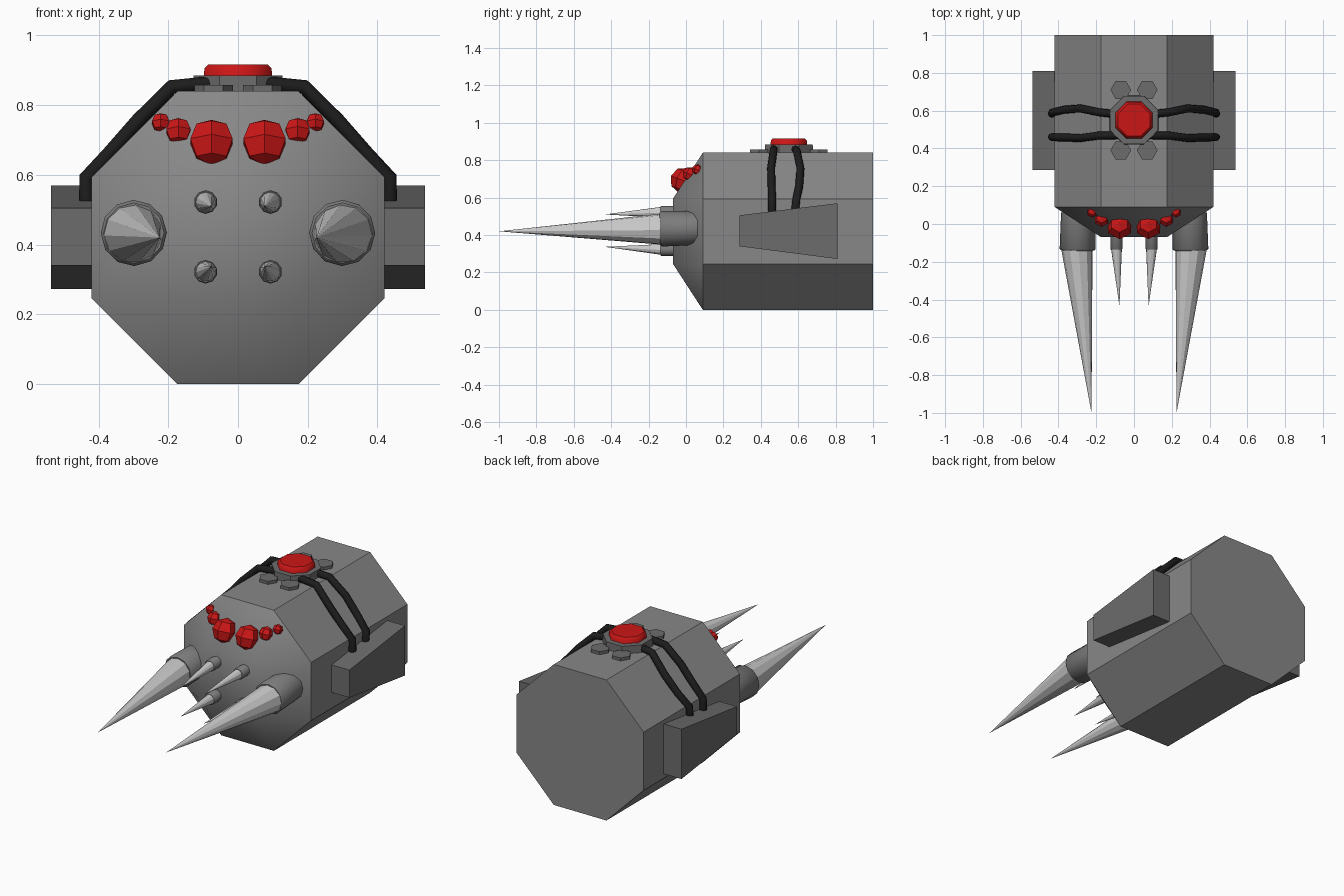
import bpy, bmesh
from math import pi
from mathutils import Vector, Matrix

if "Cube" in bpy.data.objects:
    bpy.data.objects.remove(bpy.data.objects["Cube"])


def material(name, r, g, b):
    m = bpy.data.materials.new(name)
    m.diffuse_color = (r, g, b, 1)
    m.use_nodes = True
    m.node_tree.nodes["Principled BSDF"].inputs["Base Color"].default_value = m.diffuse_color
    return m


red = material("red", 0.6, 0.008, 0.008)
black = material("cable_black", 0.012, 0.012, 0.012)
hull = material("hull_grey", 0.245, 0.245, 0.245)
dark = material("dark_grey", 0.15, 0.15, 0.15)
collar_grey = material("collar_grey", 0.2, 0.2, 0.2)
steel = material("steel", 0.55, 0.55, 0.55)


def finish(name, bm, mat):
    bmesh.ops.recalc_face_normals(bm, faces=bm.faces)
    me = bpy.data.meshes.new(name)
    bm.to_mesh(me)
    bm.free()
    ob = bpy.data.objects.new(name, me)
    bpy.context.collection.objects.link(ob)
    me.materials.append(mat)
    return ob


def cone(name, p0, p1, r0, r1, sides, mat, spin=0.0, smooth=False, bevel=0.0):
    """Cone or cylinder from p0 to p1; optional smooth sides and bevelled far rim."""
    p0, p1 = Vector(p0), Vector(p1)
    d = p1 - p0
    m = (Matrix.Translation((p0 + p1) / 2)
         @ Vector((0, 0, 1)).rotation_difference(d).to_matrix().to_4x4()
         @ Matrix.Rotation(spin, 4, 'Z'))
    bm = bmesh.new()
    bmesh.ops.create_cone(bm, cap_ends=True, segments=sides, radius1=r0,
                          radius2=r1, depth=d.length, matrix=m)
    if bevel:
        mid = (p0 + p1) / 2
        rim = [e for e in bm.edges if all((v.co - mid).dot(d) > 0 for v in e.verts)]
        bmesh.ops.bevel(bm, geom=rim, offset=bevel, segments=1, affect='EDGES')
    if smooth:
        for f in bm.faces:
            f.smooth = len(f.verts) == 4
    return finish(name, bm, mat)


# Body: octagonal prism with a smooth, bulging front
R, C, ZC = 0.42, 0.174, 0.42
outline = [(C, R), (R, C), (R, -C), (C, -R), (-C, -R), (-R, -C), (-R, C), (-C, R)]
bm = bmesh.new()
back = [bm.verts.new((x, 1.0, z + ZC)) for x, z in outline]
rim = [bm.verts.new((x, 0.09, z + ZC)) for x, z in outline]
nose = [bm.verts.new((x, -0.07, z + ZC)) for x, z in [(C, C), (C, -C), (-C, -C), (-C, C)]]
bm.faces.new(back)
for i in range(8):
    bm.faces.new((back[i], back[(i + 1) % 8], rim[(i + 1) % 8], rim[i]))
front = [bm.faces.new(nose)]
for k in range(4):
    a, b, c = rim[2 * k], rim[2 * k + 1], rim[(2 * k + 2) % 8]
    front.append(bm.faces.new((a, b, nose[k])))
    front.append(bm.faces.new((b, c, nose[(k + 1) % 4], nose[k])))
for f in front:
    f.smooth = True
finish("body", bm, hull)

# Button stack on top
cone("button_plate", (0, 0.55, 0.83), (0, 0.55, 0.885), 0.14, 0.138, 8, dark, spin=pi / 8)
cone("button", (0, 0.55, 0.87), (0, 0.55, 0.917), 0.106, 0.104, 8, red, pi / 8, True, 0.012)

cable = [(0.08, 0.862), (0.19, 0.852), (0.285, 0.757), (0.37, 0.66), (0.435, 0.592), (0.435, 0.525)]
cable_y = {"front": [0.47, 0.468, 0.455, 0.458, 0.46, 0.46],
           "rear": [0.58, 0.592, 0.612, 0.605, 0.59, 0.583]}

for s, side in ((-1, "left"), (1, "right")):
    # Main and small spikes with collars, leaning inwards
    cone(f"{side}_spike_collar", (s * 0.296, 0.06, 0.437), (s * 0.299, -0.14, 0.433),
         0.09, 0.095, 12, collar_grey, smooth=True, bevel=0.008)
    cone(f"{side}_spike", (s * 0.302, -0.12, 0.431), (s * 0.225, -1.0, 0.42), 0.085, 0, 11, steel)
    for zb, zt, lv in ((0.522, 0.51, "upper"), (0.322, 0.337, "lower")):
        cone(f"{side}_{lv}_small_collar", (s * 0.094, 0.0, zb), (s * 0.093, -0.135, zb),
             0.032, 0.034, 10, collar_grey, smooth=True, bevel=0.003)
        cone(f"{side}_{lv}_small_spike", (s * 0.093, -0.12, zb), (s * 0.077, -0.435, zt), 0.03, 0, 11, steel)

    # Red eyes in a rising row
    for i, (x, y, z, r) in enumerate(((0.076, -0.015, 0.692, 0.07),
                                      (0.171, 0.022, 0.725, 0.04),
                                      (0.222, 0.06, 0.75, 0.028))):
        bm = bmesh.new()
        m = Matrix.Translation((s * x, y, z)) @ Matrix.Rotation(-0.35, 4, 'X')
        bmesh.ops.create_uvsphere(bm, u_segments=6, v_segments=4, radius=r, matrix=m)
        finish(f"{side}_eye_{i + 1}", bm, red)

    # Tapered side panel
    bm = bmesh.new()
    prof = [(0.285, 0.34), (0.81, 0.272), (0.81, 0.57), (0.285, 0.505)]
    inner = [bm.verts.new((s * 0.41, y, z)) for y, z in prof]
    outer = [bm.verts.new((s * 0.537, y, z)) for y, z in prof]
    bm.faces.new(inner)
    bm.faces.new(outer)
    for i in range(4):
        j = (i + 1) % 4
        bm.faces.new((inner[i], inner[j], outer[j], outer[i]))
    finish(f"{side}_panel", bm, dark)

    # Hexagonal bolts around the button
    for y, lv in ((0.39, "front"), (0.71, "rear")):
        cone(f"{side}_{lv}_bolt", (s * 0.07, y, 0.83), (s * 0.07, y, 0.858), 0.055, 0.055, 6, dark, spin=pi / 2)

    # Cables running over the shoulder
    for lv, ys in cable_y.items():
        cu = bpy.data.curves.new(f"{side}_{lv}_cable", 'CURVE')
        cu.dimensions = '3D'
        cu.bevel_depth = 0.021
        cu.bevel_resolution = 2
        cu.use_fill_caps = True
        sp = cu.splines.new('POLY')
        sp.points.add(len(cable) - 1)
        for p, (x, z), y in zip(sp.points, cable, ys):
            p.co = (s * x, y, z, 1)
        cu.materials.append(black)
        bpy.context.collection.objects.link(bpy.data.objects.new(cu.name, cu))
